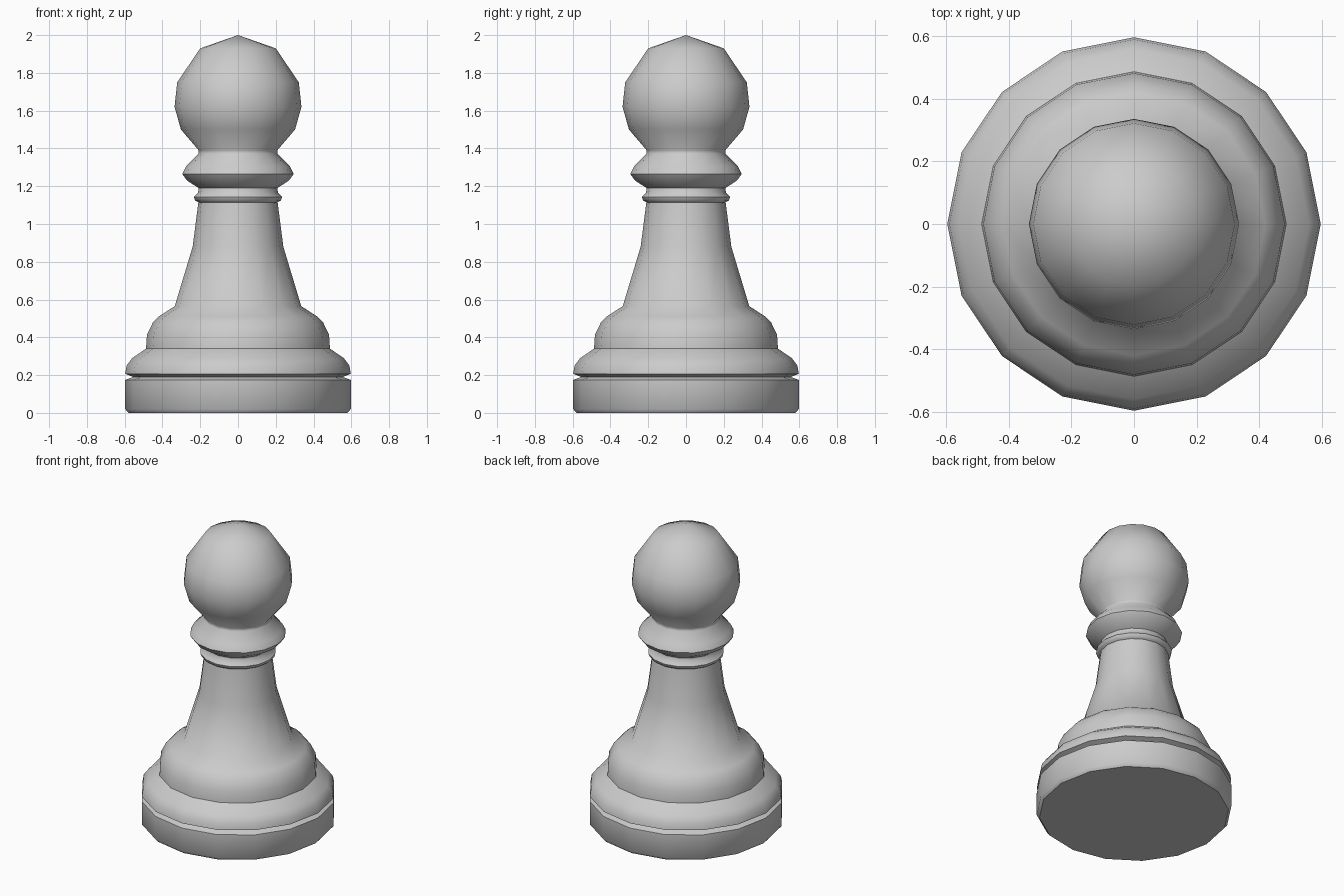
import bpy, bmesh
from math import cos, sin, tau, radians

if "Cube" in bpy.data.objects:
    bpy.data.objects.remove(bpy.data.objects["Cube"])

SIDES = 16


def lathe(name, profile):
    """Revolve (radius, height) points around z; radius 0 makes a pole."""
    bm = bmesh.new()
    rings = []
    for r, z in profile:
        if r == 0:
            rings.append([bm.verts.new((0, 0, z))] * SIDES)
        else:
            rings.append([bm.verts.new((r * cos(tau * i / SIDES), r * sin(tau * i / SIDES), z))
                          for i in range(SIDES)])
    for a, b in zip(rings, rings[1:]):
        for i in range(SIDES):
            j = (i + 1) % SIDES
            corners = list(dict.fromkeys((a[i], a[j], b[j], b[i])))
            bm.faces.new(corners)
    bm.faces.new(rings[0][::-1])  # flat underside
    bmesh.ops.recalc_face_normals(bm, faces=bm.faces)
    mesh = bpy.data.meshes.new(name)
    bm.to_mesh(mesh)
    bm.free()
    obj = bpy.data.objects.new(name, mesh)
    bpy.context.collection.objects.link(obj)
    bpy.ops.object.select_all(action='DESELECT')
    obj.select_set(True)
    bpy.context.view_layer.objects.active = obj
    bpy.ops.object.shade_smooth_by_angle(angle=radians(50))
    return obj


# Foot disc with a thin groove above it
foot = [(0.58, 0), (0.597, 0.02), (0.597, 0.175), (0.555, 0.19), (0.597, 0.207)]
# Two rounded steps
steps = [(0.59, 0.25), (0.56, 0.29), (0.487, 0.34), (0.482, 0.415), (0.45, 0.48), (0.42, 0.51)]
# Tapering stem
stem = [(0.335, 0.565), (0.24, 0.88), (0.21, 1.115)]
# Small ring and wide collar
collar = [(0.227, 1.125), (0.233, 1.143), (0.212, 1.165), (0.208, 1.19), (0.27, 1.23),
          (0.295, 1.265), (0.275, 1.305), (0.21, 1.37)]
# Round head
head = [(0.208, 1.39), (0.302, 1.50), (0.336, 1.62), (0.322, 1.75), (0.2, 1.93), (0, 2.0)]

lathe("pawn_body", foot + steps + stem + collar + head)
